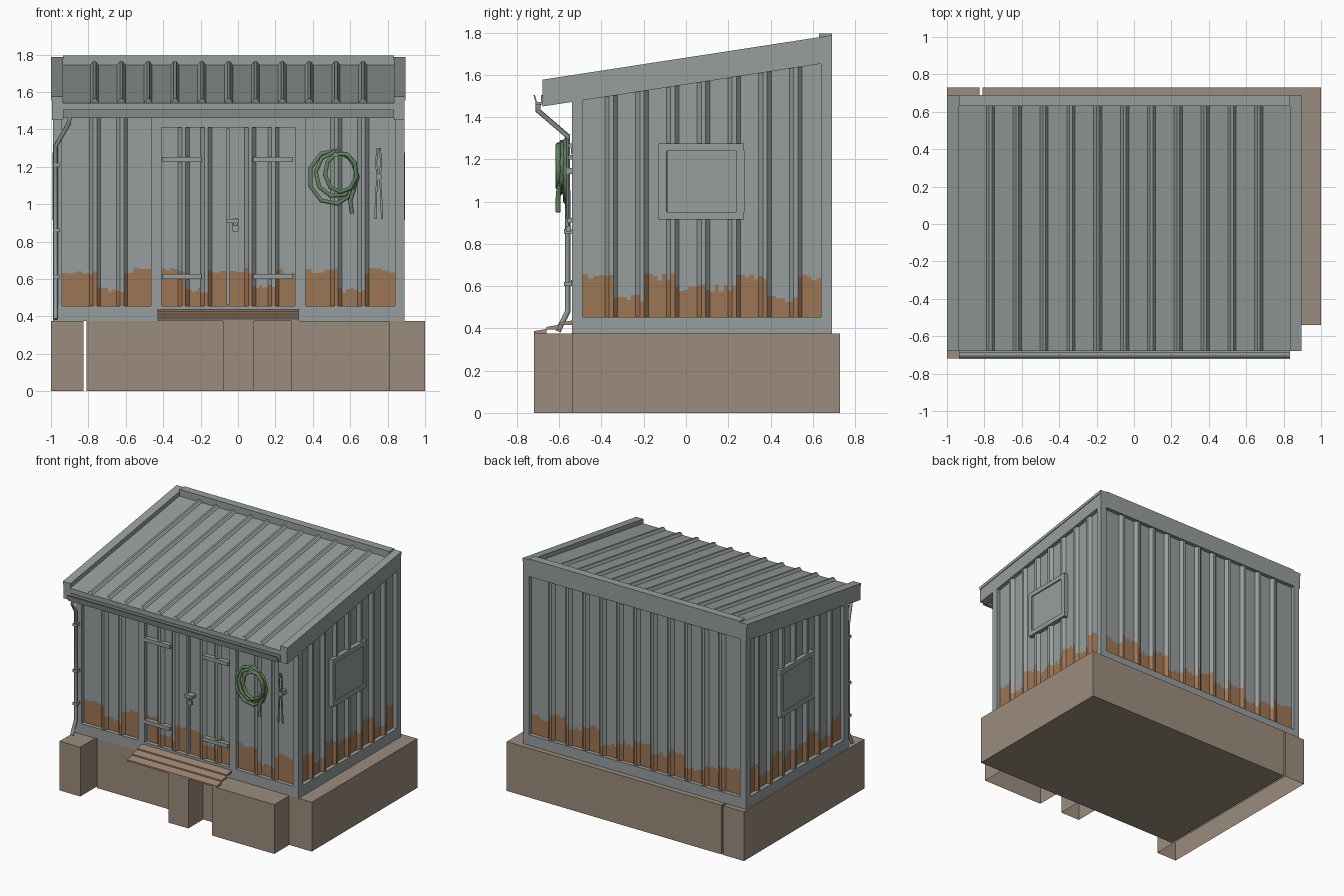
import bpy, bmesh, math, random
from mathutils import Vector

random.seed(4)
if "Cube" in bpy.data.objects:
    bpy.data.objects.remove(bpy.data.objects["Cube"])


def material(name, rgb):
    m = bpy.data.materials.new(name)
    m.use_nodes = True
    m.diffuse_color = (*rgb, 1)
    m.node_tree.nodes["Principled BSDF"].inputs["Base Color"].default_value = (*rgb, 1)
    return m


STEEL = material("grey steel", (0.31, 0.34, 0.34))
RUST = material("rust", (0.34, 0.18, 0.09))
EARTH = material("brown foundation", (0.33, 0.265, 0.205))
HOSE = material("green hose", (0.12, 0.22, 0.11))
PLANK = material("ramp wood", (0.37, 0.25, 0.18))


def finish(name, bm, *mats):
    me = bpy.data.meshes.new(name)
    bm.to_mesh(me)
    bm.free()
    for m in mats:
        me.materials.append(m)
    ob = bpy.data.objects.new(name, me)
    bpy.context.collection.objects.link(ob)
    return ob


def prism(name, profile, x0, x1, mat=STEEL):
    """Extrude a (y, z) profile along x."""
    bm = bmesh.new()
    f = bm.faces.new([bm.verts.new((x0, y, z)) for y, z in profile])
    new = bmesh.ops.extrude_face_region(bm, geom=[f])["geom"]
    bmesh.ops.translate(bm, vec=(x1 - x0, 0, 0),
                        verts=[v for v in new if isinstance(v, bmesh.types.BMVert)])
    bmesh.ops.recalc_face_normals(bm, faces=bm.faces)
    return finish(name, bm, mat)


def box(name, x, y, z, mat=STEEL, bottom=True):
    ob = prism(name, [(y[0], z[0]), (y[1], z[0]), (y[1], z[1]), (y[0], z[1])], *x, mat)
    if not bottom:
        bm = bmesh.new()
        bm.from_mesh(ob.data)
        low = [f for f in bm.faces if f.normal.z < -0.9]
        bmesh.ops.delete(bm, geom=low, context="FACES_ONLY")
        bm.to_mesh(ob.data)
        bm.free()
    return ob


def tube(name, points, radius, mat=STEEL, closed=False):
    cu = bpy.data.curves.new(name, "CURVE")
    cu.dimensions = "3D"
    cu.bevel_depth = radius
    cu.bevel_resolution = 1
    cu.use_fill_caps = True
    sp = cu.splines.new("POLY")
    sp.points.add(len(points) - 1)
    for p, co in zip(sp.points, points):
        p.co = (*co, 1)
    sp.use_cyclic_u = closed
    cu.materials.append(mat)
    ob = bpy.data.objects.new(name, cu)
    bpy.context.collection.objects.link(ob)
    return ob


def ribbed(u0, u1, ribs, height, half=0.03):
    """Outline of a ribbed sheet: (position, depth) pairs."""
    pts = [(u0, 0)]
    for r in ribs:
        pts += [(r - half, 0), (r - half / 3, height), (r + half / 3, height), (r + half, 0)]
    return pts + [(u1, 0)]


def wall(name, u0, u1, ribs, place, z0, top, rust, out):
    """Ribbed sheet with a ragged rusted foot; rust gives a height per bay."""
    bm = bmesh.new()
    cols, bay = [], 0
    pts = ribbed(u0, u1, ribs, 0.022)
    for i, ((a, da), (b, db)) in enumerate(zip(pts, pts[1:])):
        n = 4 if da == db == 0 else 1
        for k in range(n):
            s, t = k / n, (k + 1) / n
            cols.append((a + (b - a) * s, da + (db - da) * s, a + (b - a) * t, da + (db - da) * t,
                         rust[bay % len(rust)] + random.uniform(-0.015, 0.02)))
        if i % 4 == 2:
            bay += 1
    for a, da, b, db, h in cols:
        for lo_a, lo_b, hi_a, hi_b, m in ((z0, z0, h, h, 1), (h, h, top(a), top(b), 0)):
            corners = [(a, da, lo_a), (b, db, lo_b), (b, db, hi_b), (a, da, hi_a)]
            f = bm.faces.new([bm.verts.new(place(*c)) for c in corners])
            f.material_index = m
            f.normal_update()
            if f.normal.dot(Vector(out)) < 0:
                f.normal_flip()
    bmesh.ops.remove_doubles(bm, verts=bm.verts, dist=0.0004)
    return finish(name, bm, STEEL, RUST)


def slope(y, base):
    return base + 0.1535 * (y + 0.68)


# Foundation blocks; the projecting ones are open below
GROUND = (0, 0.375)
box("foundation_main", (-0.81, 1.0), (-0.54, 0.73), GROUND, EARTH)
box("foundation_side_strip", (-1.0, -0.825), (-0.72, 0.73), GROUND, EARTH, False)
box("foundation_front_pier", (-0.08, 0.085), (-0.72, -0.54), GROUND, EARTH, False)
box("foundation_front_block", (0.285, 0.81), (-0.72, -0.54), GROUND, EARTH, False)

# Door ramp of three overlapping planks
for i in range(3):
    y, z = -0.72 + 0.06 * i, 0.375 + 0.02 * i
    prism("ramp_plank", [(y, z), (y + 0.06, z), (y + 0.06, z + 0.022), (y, z + 0.012)],
          -0.43, 0.325, PLANK)

# Frame: sills, corner posts and top beams
X0, X1, Y0, Y1 = -0.99, 0.89, -0.54, 0.69
SILL = (0.375, 0.455)
box("front_sill", (X0, X1), (Y0, Y0 + 0.05), SILL)
box("back_sill", (X0, X1), (Y1 - 0.05, Y1), SILL)
for x in (X0, X1 - 0.05):
    box("side_sill", (x, x + 0.05), (Y0 + 0.05, Y1 - 0.05), SILL)
    for y in (Y0, Y1 - 0.05):
        box("corner_post", (x, x + 0.05), (y, y + 0.05), (0.455, slope(y, 1.46)))
box("front_beam", (X0, X1), (Y0, Y0 + 0.05), (1.465, 1.51))
box("back_beam", (X0, X1), (Y1 - 0.05, Y1), (1.66, 1.75))
for x in (-0.465, 0.305):
    box("door_post", (x, x + 0.055), (Y0, Y0 + 0.05), (0.455, 1.465))
box("door_header", (-0.41, 0.305), (Y0, Y0 + 0.05), (1.41, 1.465))


def front(u, d, z):
    return (u, Y0 + 0.03 - d, z)


# Ribbed walls
HIGH, LOW, MID = 0.64, 0.54, 0.59
FRONT = (0, -1, 0)
wall("front_wall_right", -0.94, -0.465, (-0.765, -0.62), front, 0.455, lambda u: 1.465,
     (HIGH, LOW, HIGH), FRONT)
wall("front_wall_left", 0.36, 0.84, (0.525, 0.67), front, 0.455, lambda u: 1.465,
     (HIGH, LOW, HIGH), FRONT)
wall("doors", -0.41, 0.305, (-0.29, -0.17, 0.065, 0.19), front, 0.455, lambda u: 1.41,
     (HIGH, LOW, HIGH, LOW + 0.02, HIGH), FRONT)
wall("back_wall", X0 + 0.05, X1 - 0.05, [-0.05 + 0.1435 * i for i in range(-5, 6)],
     lambda u, d, z: (u, Y1 - 0.03 + d, z), 0.455, lambda u: 1.66,
     (HIGH, MID, LOW, HIGH, MID), (0, 1, 0))
side_ribs = [0.0825 + 0.1455 * i for i in range(-3, 4)]
for s, x in ((1, X1 - 0.03), (-1, X0 + 0.03)):
    wall("side_wall", Y0 + 0.05, Y1 - 0.05, side_ribs, lambda u, d, z: (x + s * d, u, z), 0.455,
         lambda u: slope(u, 1.455), (HIGH, LOW, HIGH, MID, MID, HIGH, LOW, HIGH), (s, 0, 0))
    # Window: pane with four frame bars
    outer, inner = sorted((x, x + s * 0.033)), sorted((x, x + s * 0.024))
    box("window_pane", inner, (-0.09, 0.24), (0.95, 1.24))
    for z in (0.915, 1.24):
        box("window_rail", outer, (-0.13, 0.275), (z, z + 0.035))
    for y in (-0.13, 0.24):
        box("window_stile", outer, (y, y + 0.037), (0.95, 1.24))

# Sloping roof deck with ribs
RX0, RX1, RY0 = -0.935, 0.835, -0.68
prism("roof_deck", [(RY0, 1.475), (Y1, slope(Y1, 1.475)), (Y1, slope(Y1, 1.54)), (RY0, 1.54)],
      RX0, RX1)
bm = bmesh.new()
rows = [[bm.verts.new((u, y, slope(y, 1.543) + d))
         for u, d in ribbed(RX0, RX1, [-0.05 + 0.1435 * i for i in range(-5, 6)], 0.018, 0.022)]
        for y in (RY0, Y1 - 0.06)]
for i in range(len(rows[0]) - 1):
    bm.faces.new((rows[0][i], rows[0][i + 1], rows[1][i + 1], rows[1][i]))
finish("roof_sheet", bm, STEEL)

# Barge boards with cap strips, ridge cap and gutter
for x0, x1, c0, c1 in ((-0.995, RX0, -1.0, RX0), (RX1, 0.89, RX1, 0.895)):
    prism("barge_board", [(RY0, 1.45), (Y1, slope(Y1, 1.45)), (Y1, slope(Y1, 1.555)), (RY0, 1.555)],
          x0, x1)
    prism("barge_cap", [(RY0, 1.553), (Y1, slope(Y1, 1.553)), (Y1, slope(Y1, 1.577)), (RY0, 1.577)],
          c0, c1)
box("ridge_cap", (RX0, RX1), (Y1 - 0.06, Y1), (1.74, 1.795))
prism("gutter", [(-0.71, 1.46), (-0.68, 1.46), (-0.68, 1.505), (-0.687, 1.505), (-0.687, 1.472),
                 (-0.705, 1.472), (-0.715, 1.505), (-0.722, 1.505)], RX0, RX1)

# Downpipe with clips
tube("downpipe", [(-0.9, -0.7, 1.47), (-0.905, -0.7, 1.43), (-0.975, -0.56, 1.31),
                  (-0.975, -0.56, 0.48), (-0.975, -0.6, 0.4), (-0.975, -0.605, 0.385)], 0.013)
for z in (0.6, 0.85, 1.2):
    box("downpipe_clip", (-0.99, -0.955), (-0.577, Y0), (z, z + 0.02))

# Door fittings: centre gap, hinge straps, latch and padlock
box("door_meeting_strip", (-0.062, -0.045), (-0.535, -0.5), (0.46, 1.405))
for z in (1.225, 0.6):
    for x in ((-0.405, -0.195), (0.08, 0.295)):
        box("hinge_strap", x, (-0.545, -0.5), (z, z + 0.028))
box("latch_bar", (-0.065, 0.005), (-0.56, -0.51), (0.9, 0.922))
box("padlock", (-0.03, 0.003), (-0.567, -0.545), (0.855, 0.885))
tube("padlock_shackle", [(-0.025, -0.556, 0.88), (-0.025, -0.556, 0.92), (-0.003, -0.556, 0.92),
                         (-0.003, -0.556, 0.88)], 0.004)

# Coiled hose on a hook
for k, (rx, rz, cx, cz) in enumerate(((0.13, 0.145, 0.51, 1.145), (0.11, 0.12, 0.525, 1.16),
                                      (0.085, 0.105, 0.55, 1.17))):
    ring = [(cx + rx * math.cos(a), -0.57 - 0.017 * k, cz + rz * math.sin(a))
            for a in [math.tau * (i + 0.35 * k) / 9 for i in range(9)]]
    tube("hose_loop", ring, 0.013, HOSE, True)
tube("hose_end", [(0.62, -0.6, 1.08), (0.6, -0.605, 1.02), (0.61, -0.605, 0.95)], 0.012, HOSE)
box("hose_hook", (0.51, 0.535), (-0.615, -0.5), (1.255, 1.275))

# Hanging cutters beside the hose
for s in (-1, 1):
    tube("cutter_arm", [(0.752 + s * 0.006, -0.562, 1.3), (0.752 + s * 0.014, -0.562, 1.22),
                        (0.752 + s * 0.006, -0.562, 1.15), (0.752 + s * 0.013, -0.562, 1.06),
                        (0.752 + s * 0.018, -0.562, 0.92)], 0.006)
box("cutter_pivot", (0.737, 0.767), (-0.568, -0.51), (1.13, 1.16))
